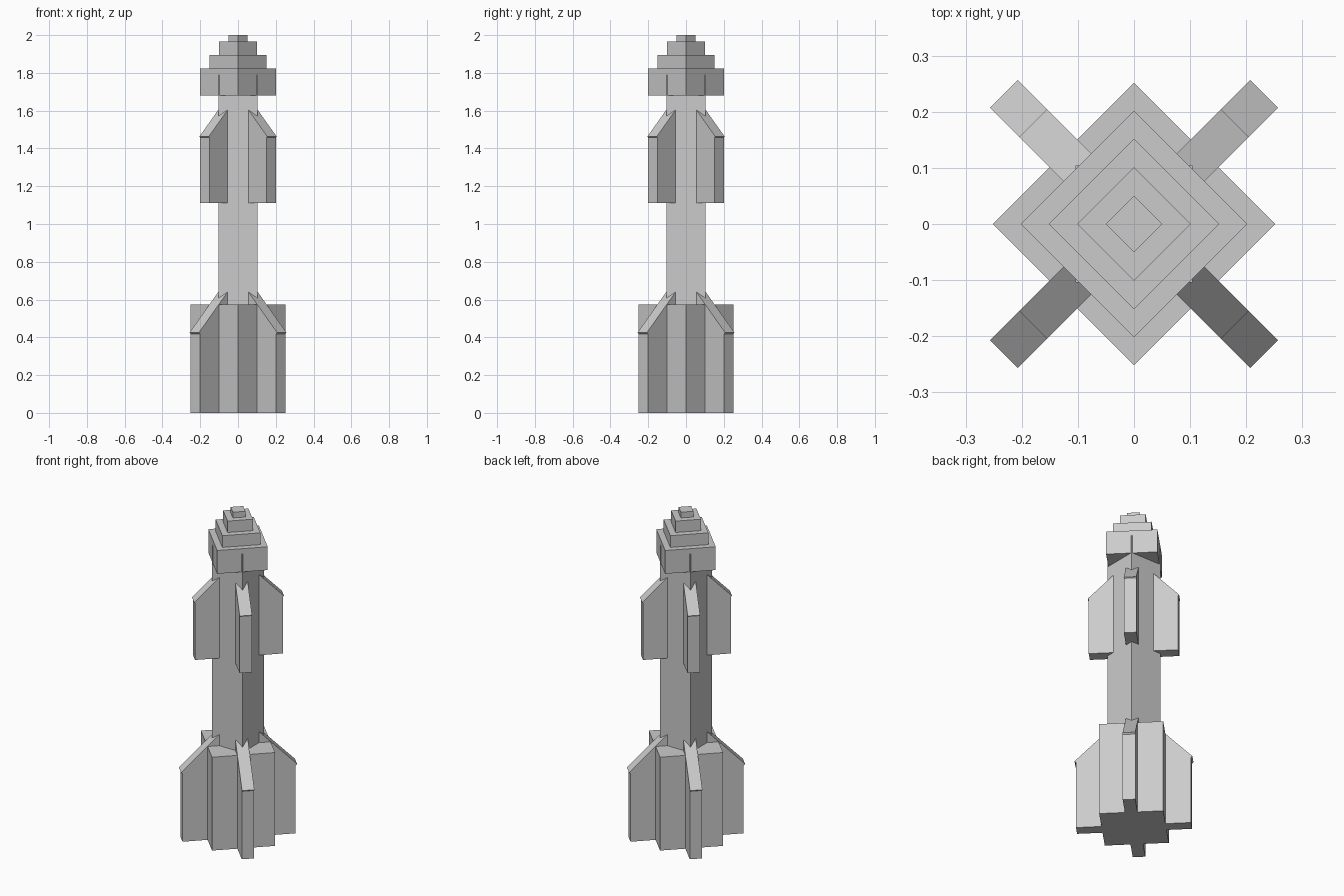
import bpy, math
from mathutils import Matrix, Vector

if "Cube" in bpy.data.objects:
    bpy.data.objects.remove(bpy.data.objects["Cube"])


def make(name, verts, faces):
    mesh = bpy.data.meshes.new(name)
    mesh.from_pydata(verts, [], faces)
    mesh.update()
    obj = bpy.data.objects.new(name, mesh)
    bpy.context.collection.objects.link(obj)
    return obj


def extrude(name, bottom, top):
    """Closed prism between two matching counter-clockwise loops."""
    n = len(bottom)
    faces = [tuple(reversed(range(n))), tuple(range(n, 2 * n))]
    faces += [(i, (i + 1) % n, (i + 1) % n + n, i + n) for i in range(n)]
    return make(name, bottom + top, faces)


def square_block(name, radius, z0, z1, turn=0.0):
    """Square prism, radius measured to its corners."""
    ring = [(radius * math.cos(turn + i * math.pi / 2),
             radius * math.sin(turn + i * math.pi / 2)) for i in range(4)]
    extrude(name, [(x, y, z0) for x, y in ring], [(x, y, z1) for x, y in ring])


def fins(name, profile, half=0.035):
    """Four diagonal fins from a (radius, z) profile."""
    for i in range(4):
        rot = Matrix.Rotation(math.pi / 4 + i * math.pi / 2, 4, 'Z')
        sides = [[tuple(rot @ Vector((r, y, z))) for r, z in profile]
                 for y in (half, -half)]
        extrude(f"{name}_{i + 1}", sides[1], sides[0]).data.flip_normals()
        # loops run counter-clockwise seen from -y, so flip once more outward
        bpy.data.objects[f"{name}_{i + 1}"].data.flip_normals()


# main column, corners just poke through the nose
square_block("body_column", 0.104 * math.sqrt(2), 0.0, 1.79, math.pi / 4)

# base housing, turned 45 degrees
square_block("base_housing", 0.252, 0.0, 0.573)

# stepped nose
tiers = [(0.202, 1.68, 1.823), (0.152, 1.823, 1.895),
         (0.101, 1.895, 1.965), (0.05, 1.965, 2.0)]
for i, (r, z0, z1) in enumerate(tiers):
    square_block(f"nose_tier_{i + 1}", r, z0, z1)


def fin_profile(r_box, r_tip, z0, z_tip, r_in=0.07):
    """Upright fin with a 45 degree top that overhangs slightly."""
    return [(r_in, z0), (r_box, z0), (r_box, z_tip - (r_tip - r_box)),
            (r_tip, z_tip), (r_in, z_tip + r_tip - r_in)]


# tail and upper fins
fins("tail_fin", fin_profile(0.32, 0.328, 0.0, 0.425))
fins("upper_fin", fin_profile(0.249, 0.254, 1.11, 1.463))

# outward normals everywhere
import bmesh
for obj in bpy.data.objects:
    bm = bmesh.new()
    bm.from_mesh(obj.data)
    bmesh.ops.recalc_face_normals(bm, faces=bm.faces)
    bm.to_mesh(obj.data)
    bm.free()
